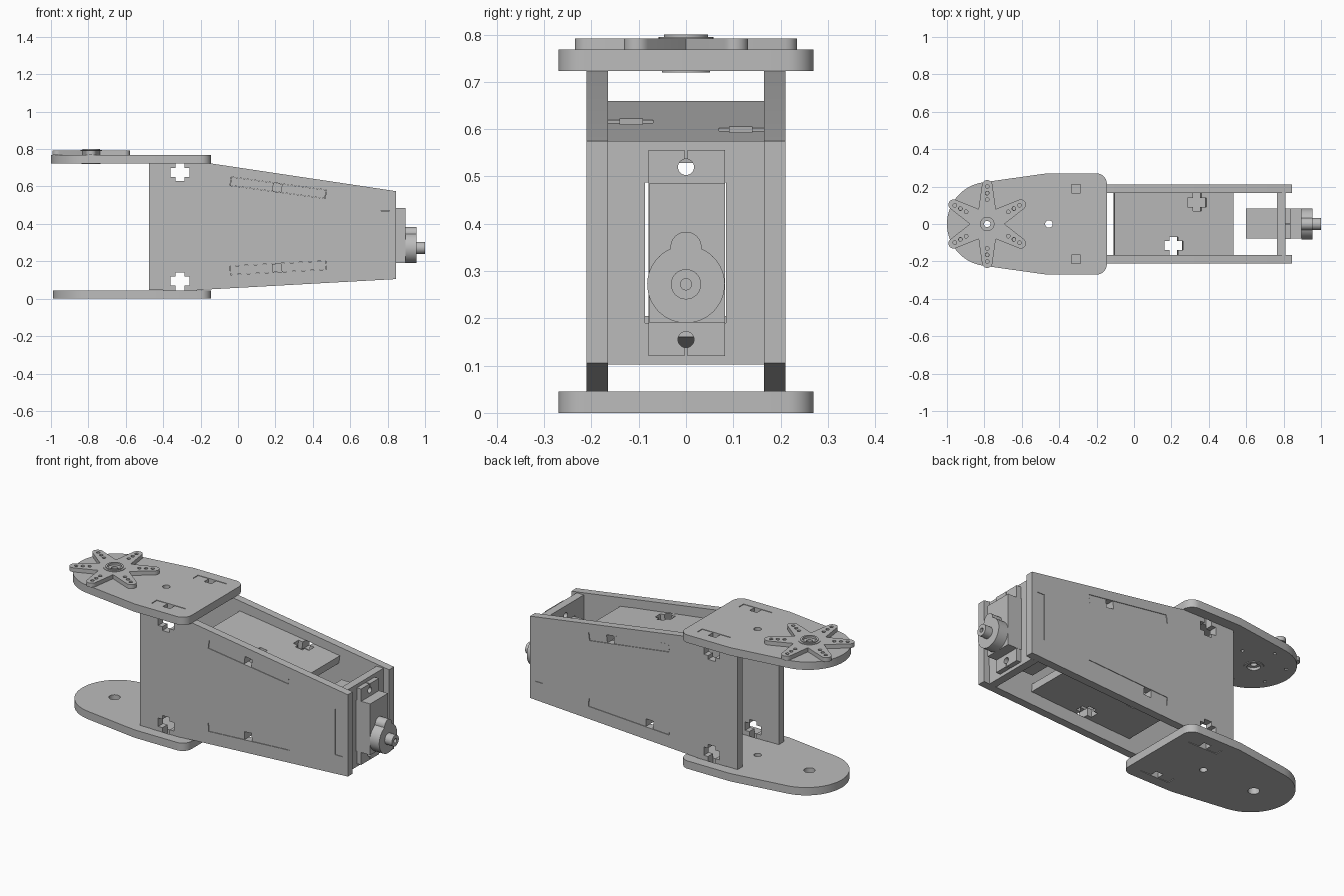
import bpy
from math import sin, cos, pi, atan, radians
from mathutils import Matrix, Vector

old = bpy.data.objects.get("Cube")
if old:
    bpy.data.objects.remove(old)

grey = bpy.data.materials.new("plain grey")
grey.use_nodes = True
grey.diffuse_color = (0.5, 0.5, 0.5, 1)
grey.node_tree.nodes["Principled BSDF"].inputs["Base Color"].default_value = (0.5, 0.5, 0.5, 1)
parts = []

# Sheet frames: local u, v lie in the sheet, w runs through its thickness
FLAT = Matrix.Identity(3)
SIDE = Matrix(((1, 0, 0), (0, 0, -1), (0, 1, 0)))
END = Matrix(((0, 0, 1), (1, 0, 0), (0, 1, 0)))


def sheet(name, loops, thick, frame, origin):
    """Extruded flat part; the first loop is the outline, the others are holes."""
    cu = bpy.data.curves.new(name, "CURVE")
    cu.dimensions = "2D"
    cu.fill_mode = "BOTH"
    cu.extrude = thick / 2
    for loop in loops:
        sp = cu.splines.new("POLY")
        sp.points.add(len(loop) - 1)
        for p, (u, v) in zip(sp.points, loop):
            p.co = (u, v, 0, 1)
        sp.use_cyclic_u = True
    cu.materials.append(grey)
    ob = bpy.data.objects.new(name, cu)
    bpy.context.collection.objects.link(ob)
    ob.matrix_world = Matrix.Translation(Vector(origin)) @ frame.to_4x4()
    parts.append(ob)
    return ob


def arc(u, v, r, a0, a1, n):
    return [(u + r * cos(radians(a0 + (a1 - a0) * i / n)),
             v + r * sin(radians(a0 + (a1 - a0) * i / n))) for i in range(n + 1)]


def circle(u, v, r, n=32):
    return arc(u, v, r, 0, 360, n)[:-1]


def rect(u0, u1, v0, v1):
    return [(u0, v0), (u1, v0), (u1, v1), (u0, v1)]


def turned(loop, slope, u, v):
    a = atan(slope)
    return [(u + p * cos(a) - q * sin(a), v + p * sin(a) + q * cos(a)) for p, q in loop]


def tab_edge(u0, u1, centre, edge, out, s):
    """Pair of tabs split by a cross-shaped bolt slot, on an edge facing s."""
    half = [(0.023, out), (0.023, edge - s * 0.025), (0.05, edge - s * 0.025),
            (0.05, edge - s * 0.073), (0.023, edge - s * 0.073), (0.023, edge - s * 0.095)]
    left = [(centre - u, v) for u, v in half]
    right = [(centre + u, v) for u, v in reversed(half)]
    return [(u0, edge), (u0, out)] + left + right + [(u1, out), (u1, edge)]


# Shared dimensions
HORN_X, TAB_X, INNER_X = -0.785, -0.31, 0.21
Y_IN, Y_OUT = 0.165, 0.21
Y_MID, T = (Y_IN + Y_OUT) / 2, 0.045
TOP_Z, TOP_SLOPE = 0.594, -0.137
LOW_Z, LOW_SLOPE = 0.165, 0.055


# Top and bottom bracket plates
def bracket(name, tip, z, holes):
    half = (arc(-0.2, 0.215, 0.055, 0, 90, 8) + [(-0.47, 0.27)]
            + arc(tip + 0.225, 0, 0.225, 98, 180, 16))
    outline = half + [(u, -v) for u, v in reversed(half[:-1])]
    slots = [rect(TAB_X - 0.092, TAB_X + 0.092, s * Y_MID - 0.023, s * Y_MID + 0.023)
             for s in (-1, 1)]
    sheet(name, [outline] + slots + [circle(-0.455, 0, 0.02)] + holes, T, FLAT, (0, 0, z))


def around(radius, size):
    return [circle(radius * cos(k * pi / 3 + pi / 6), radius * sin(k * pi / 3 + pi / 6), size, 12)
            for k in range(6)]


screw_holes = [[(HORN_X + u, v) for u, v in c] for c in around(0.165, 0.009)]
bracket("top_bracket", -1.0, 0.746, [circle(HORN_X, 0, 0.052)] + screw_holes)
bracket("bottom_bracket", -0.99, 0.0225, [circle(HORN_X, 0, 0.03)])

# Tapered side plates with slots for the inner and end plates
low = tab_edge(TAB_X - 0.09, TAB_X + 0.09, TAB_X, 0.046, 0.003, -1)
high = tab_edge(TAB_X - 0.09, TAB_X + 0.09, TAB_X, 0.724, 0.766, 1)
side_outline = ([(-0.475, 0.046)] + low + [(-0.15, 0.05), (0.845, 0.105), (0.845, 0.575),
                (-0.15, 0.724)] + high[::-1] + [(-0.475, 0.724)])
slot = rect(-0.252, 0.262, -0.0235, 0.0235)
side_slots = [turned(slot, TOP_SLOPE, INNER_X, TOP_Z),
              turned(slot, LOW_SLOPE, INNER_X, LOW_Z),
              rect(0.764, 0.811, 0.209, 0.471)]
for name, s in (("right_side_plate", -1), ("left_side_plate", 1)):
    sheet(name, [side_outline] + side_slots, T, SIDE, (0, s * Y_MID, 0))


# Sloping inner plates
def inner(name, z, slope, offset):
    front = tab_edge(-0.25, 0.26, 0, -Y_IN, -Y_OUT + 0.002, -1)
    back = tab_edge(-0.25, 0.26, offset, Y_IN, Y_OUT - 0.002, 1)
    outline = ([(-0.32, -Y_IN)] + front + [(0.322, -Y_IN), (0.322, Y_IN)]
               + back[::-1] + [(-0.32, Y_IN)])
    frame = Matrix.Rotation(-atan(slope), 3, "Y")
    sheet(name, [outline], T, frame, (INNER_X, 0, z))


inner("upper_inner_plate", TOP_Z, TOP_SLOPE, 0.125)
inner("lower_inner_plate", LOW_Z, LOW_SLOPE, -0.125)

# End plate that carries the motor
tab = [(Y_IN, 0.21), (Y_OUT - 0.002, 0.21), (Y_OUT - 0.002, 0.47), (Y_IN, 0.47), (Y_IN, 0.575)]
end_outline = [(Y_IN, 0.102)] + tab + [(-u, v) for u, v in reversed(tab)] + [(-Y_IN, 0.102)]
sheet("end_plate", [end_outline, rect(-0.087, 0.085, 0.19, 0.487),
                    circle(0, 0.155, 0.017), circle(0, 0.52, 0.017)], T, END, (0.7875, 0, 0))

# Motor body, slotted mounting flange, gear housing and shaft
sheet("motor_body", [rect(-0.078, 0.083, 0.191, 0.485)], 0.295, END, (0.7475, 0, 0))
gap = 0.003
flange = ([(-0.079, 0.12), (-gap, 0.12)] + arc(0, 0.155, 0.017, 260, -80, 24)
          + [(gap, 0.12), (0.082, 0.12), (0.082, 0.556), (gap, 0.556)]
          + arc(0, 0.52, 0.017, 80, -260, 24) + [(-gap, 0.556), (-0.079, 0.556)])
sheet("motor_flange", [flange], 0.027, END, (0.8245, 0, 0))
housing = arc(0, 0.272, 0.082, 114, 426, 48) + arc(0, 0.35, 0.033, -5, 185, 20)
sheet("gear_housing", [housing], 0.06, END, (0.925, 0, 0))
sheet("motor_shaft", [circle(0, 0.272, 0.032), circle(0, 0.272, 0.012, 16)],
      0.045, END, (0.9775, 0, 0))

# Six-armed horn with screw holes
star = []
for k in range(6):
    arm = [(0.08, -0.046)] + arc(0.207, 0, 0.028, -84, 84, 10)
    a = k * pi / 3 + pi / 6
    star += [(u * cos(a) - v * sin(a), u * sin(a) + v * cos(a)) for u, v in arm]
holes = around(0.13, 0.01) + around(0.165, 0.01) + around(0.2, 0.01)
sheet("horn_arms", [star, circle(0, 0, 0.04)] + holes, 0.024, FLAT, (HORN_X, 0, 0.78))

# Horn hub: stepped rings, core and lower collar
for name, r_out, r_in, z0, z1 in (("hub_base", 0.058, 0.04, 0.768, 0.795),
                                  ("hub_rim", 0.047, 0.036, 0.768, 0.80),
                                  ("hub_core", 0.038, 0.017, 0.735, 0.788),
                                  ("hub_collar", 0.051, 0.034, 0.72, 0.772)):
    sheet(name, [circle(0, 0, r_out), circle(0, 0, r_in)], z1 - z0, FLAT,
          (HORN_X, 0, (z0 + z1) / 2))

# Turn every sheet into a mesh and keep the edges crisp
bpy.ops.object.select_all(action="DESELECT")
for ob in parts:
    ob.select_set(True)
bpy.context.view_layer.objects.active = parts[0]
bpy.ops.object.convert(target="MESH")
bpy.ops.object.shade_smooth_by_angle(angle=radians(30))
